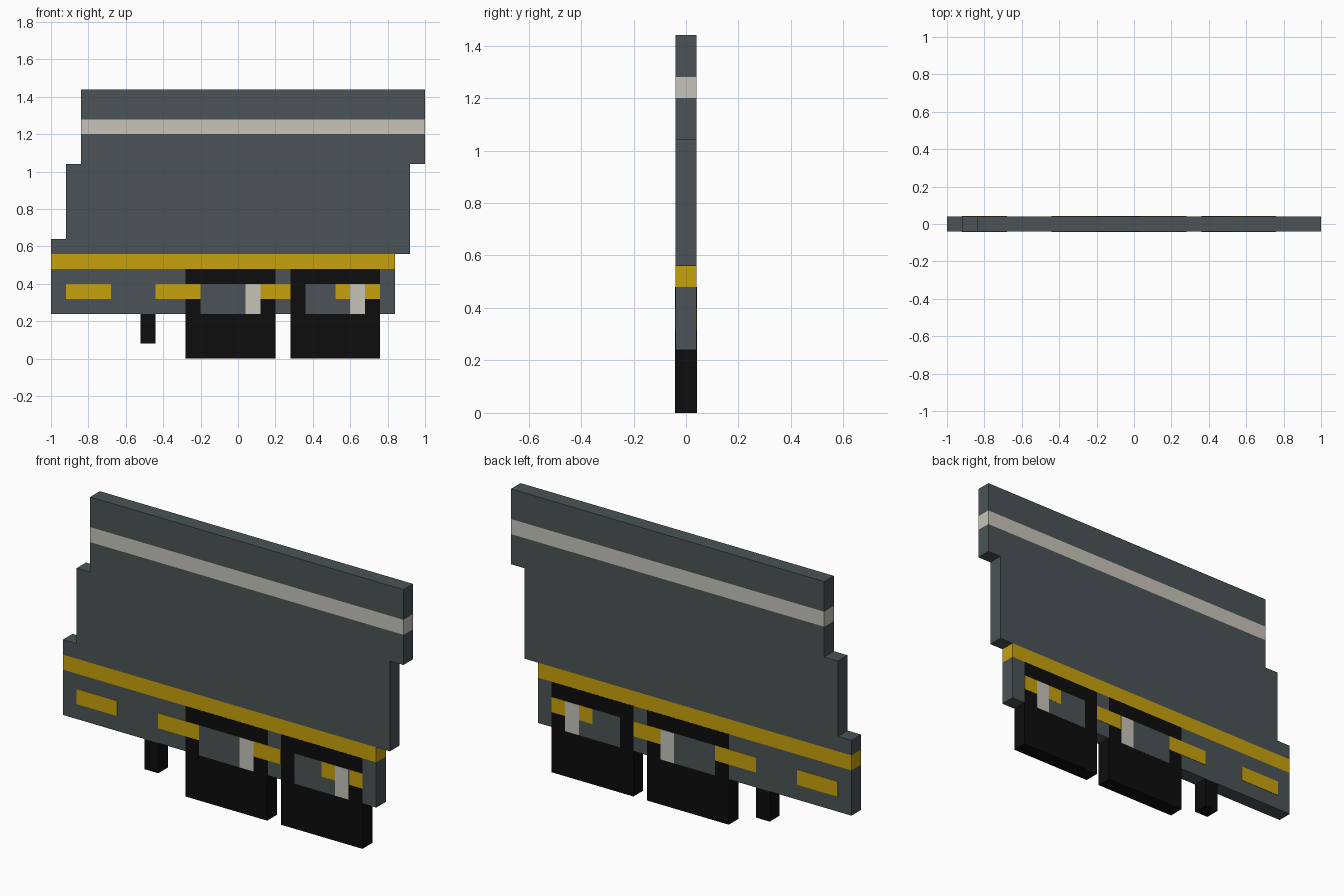
import bpy
import bmesh

if "Cube" in bpy.data.objects:
    bpy.data.objects.remove(bpy.data.objects["Cube"])


def material(name, rgb):
    m = bpy.data.materials.new(name)
    m.diffuse_color = (*rgb, 1.0)
    m.use_nodes = True
    m.node_tree.nodes["Principled BSDF"].inputs["Base Color"].default_value = m.diffuse_color
    return m


GREY = material("slate_grey", (0.070, 0.086, 0.092))
YELLOW = material("warning_yellow", (0.58, 0.36, 0.004))
CREAM = material("pale_cream", (0.57, 0.55, 0.49))
BLACK = material("rubber_black", (0.004, 0.004, 0.004))

HALF = 0.04  # half the thickness of the flat body


def add_object(name, bm, mats):
    bmesh.ops.recalc_face_normals(bm, faces=bm.faces[:])
    mesh = bpy.data.meshes.new(name)
    bm.to_mesh(mesh)
    bm.free()
    for m in mats:
        mesh.materials.append(m)
    obj = bpy.data.objects.new(name, mesh)
    bpy.context.collection.objects.link(obj)
    return obj


def slab(outline, half):
    """Extrude an (x, z) outline evenly to both sides of y = 0."""
    bm = bmesh.new()
    face = bm.faces.new([bm.verts.new((x, -half, z)) for x, z in outline])
    ext = bmesh.ops.extrude_face_region(bm, geom=[face], use_keep_orig=True)
    verts = [v for v in ext["geom"] if isinstance(v, bmesh.types.BMVert)]
    bmesh.ops.translate(bm, verts=verts, vec=(0, 2 * half, 0))
    return bm


def block(name, x0, x1, z0, z1, half, mat):
    return add_object(name, slab([(x0, z0), (x1, z0), (x1, z1), (x0, z1)], half), [mat])


# Stepped body, cut at the stripe heights and coloured by height
body = slab([(-1.0, 0.24), (0.84, 0.24), (0.84, 0.56), (0.92, 0.56),
             (0.92, 1.04), (1.0, 1.04), (1.0, 1.44), (-0.84, 1.44),
             (-0.84, 1.04), (-0.92, 1.04), (-0.92, 0.64), (-1.0, 0.64)], HALF)
stripes = [(0.48, 0.56, 1), (1.20, 1.28, 2)]
for low, high, _ in stripes:
    for z in (low, high):
        bmesh.ops.bisect_plane(body, geom=body.verts[:] + body.edges[:] + body.faces[:],
                               plane_co=(0, 0, z), plane_no=(0, 0, 1))
for f in body.faces:
    zs = [v.co.z for v in f.verts]
    for low, high, index in stripes:
        if min(zs) > low - 0.001 and max(zs) < high + 0.001 and max(zs) - min(zs) > 0.01:
            f.material_index = index
add_object("body", body, [GREY, YELLOW, CREAM])

# Row of yellow marker plates
for i in range(4):
    x = -0.92 + 0.48 * i
    block(f"marker_{i + 1}", x, x + 0.24, 0.32, 0.40, HALF + 0.002, YELLOW)

# Square wheels with grey hubs and pale highlights, just proud of the body
for i, x in enumerate((-0.28, 0.28)):
    block(f"wheel_{i + 1}", x, x + 0.48, 0.0, 0.48, HALF + 0.001, BLACK)
    block(f"hub_{i + 1}", x + 0.08, x + 0.40, 0.24, 0.40, HALF + 0.0015, GREY)
    block(f"hub_highlight_{i + 1}", x + 0.32, x + 0.40, 0.24, 0.40, HALF + 0.0025, CREAM)

# Support leg under the body
block("support_leg", -0.52, -0.44, 0.08, 0.24, HALF, BLACK)
